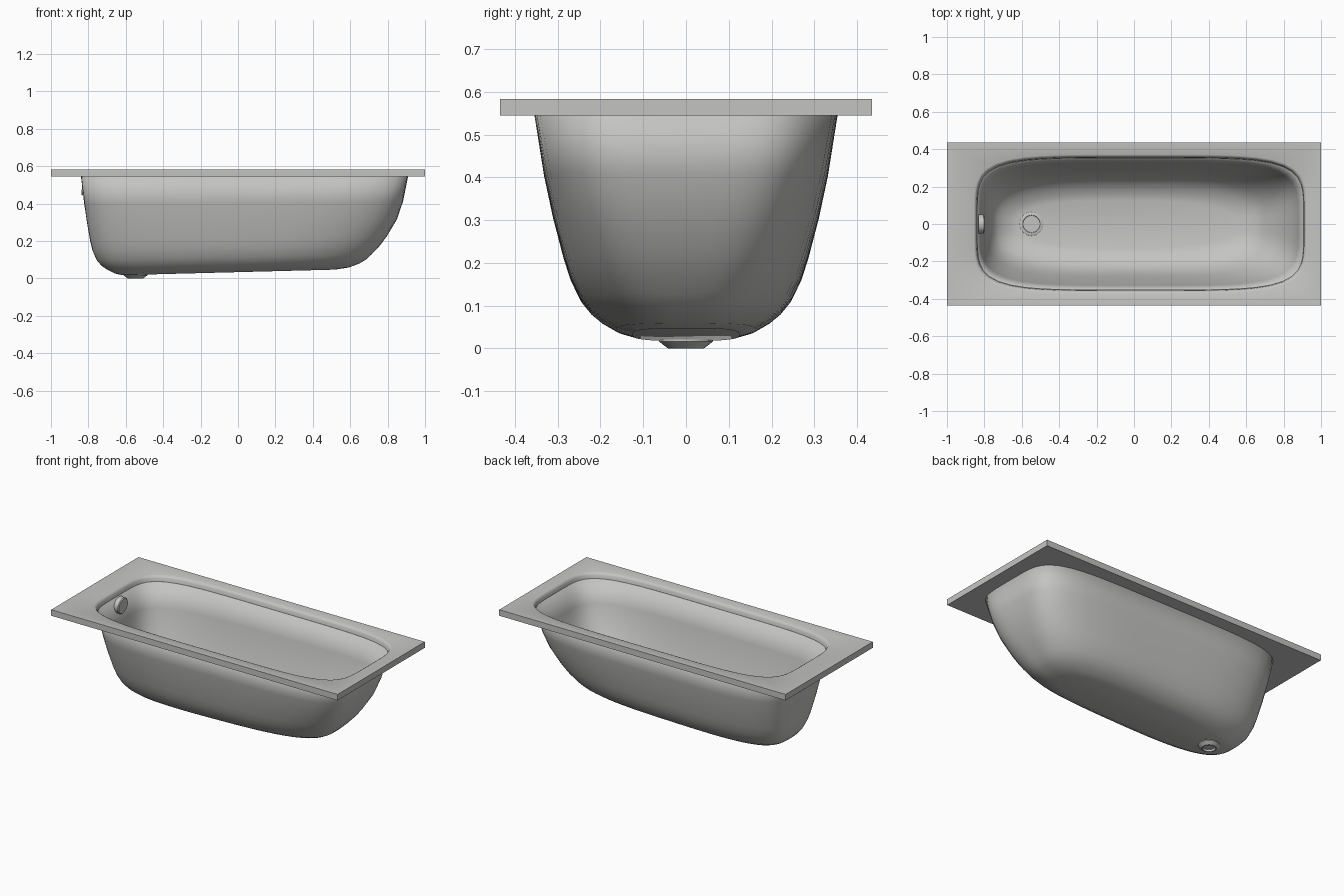
import bpy, bmesh
from math import cos, sin, pi, radians

cube = bpy.data.objects.get("Cube")
if cube:
    bpy.data.objects.remove(cube)

SEG = 80
RIM_Z, TOP_Z = 0.545, 0.583

enamel = bpy.data.materials.new("grey enamel")
enamel.use_nodes = True
GREY = (0.55, 0.55, 0.54, 1)
enamel.diffuse_color = GREY
enamel.node_tree.nodes["Principled BSDF"].inputs["Base Color"].default_value = GREY


def floor_z(x):
    """Height of the gently sloping tub floor."""
    return 0.018 + 0.026 * (x + 0.6)


def outline(x0, x1, w, n):
    """Rounded rectangle as a superellipse; n = 0 gives a sharp rectangle."""
    pts = []
    for i in range(SEG):
        a = 2 * pi * i / SEG
        c, s = abs(cos(a)), abs(sin(a))
        r = 1 / ((c ** n + s ** n) ** (1 / n) if n else max(c, s))
        pts.append(((x0 + x1) / 2 + (x1 - x0) / 2 * r * cos(a), w * r * sin(a)))
    return pts


def loft(name, rings, closed=False, cap=False, angle=35):
    """Skin a list of equal-length rings of 3D points."""
    bm = bmesh.new()
    loops = [[bm.verts.new(p) for p in ring] for ring in rings]
    pairs = list(zip(loops, loops[1:]))
    if closed:
        pairs.append((loops[-1], loops[0]))
    for lo, hi in pairs:
        for i in range(len(lo)):
            j = (i + 1) % len(lo)
            bm.faces.new((lo[i], lo[j], hi[j], hi[i]))
    if cap:
        bm.faces.new(loops[0][::-1])
    bmesh.ops.recalc_face_normals(bm, faces=bm.faces)
    return finish(name, bm, angle)


def finish(name, bm, angle=35):
    mesh = bpy.data.meshes.new(name)
    bm.to_mesh(mesh)
    bm.free()
    mesh.materials.append(enamel)
    obj = bpy.data.objects.new(name, mesh)
    bpy.context.collection.objects.link(obj)
    bpy.ops.object.select_all(action='DESELECT')
    obj.select_set(True)
    bpy.context.view_layer.objects.active = obj
    bpy.ops.object.shade_smooth_by_angle(angle=radians(angle))
    return obj


def lathe(name, profile, seg=32):
    """Spin (radius, height) points round z; end points on the axis are welded."""
    rings = [[(r * cos(2 * pi * i / seg), r * sin(2 * pi * i / seg), z)
              for i in range(seg)] for r, z in profile]
    obj = loft(name, rings)
    bm = bmesh.new()
    bm.from_mesh(obj.data)
    bmesh.ops.remove_doubles(bm, verts=bm.verts, dist=0.0001)
    bmesh.ops.recalc_face_normals(bm, faces=bm.faces)
    bm.to_mesh(obj.data)
    bm.free()
    return obj


# Basin: height fraction, drain end, sloping end, half width, squareness
LEVELS = [
    (0.00, -0.62, 0.52, 0.125, 3.0),
    (0.02, -0.66, 0.595, 0.162, 3.0),
    (0.06, -0.70, 0.65, 0.198, 3.1),
    (0.10, -0.73, 0.685, 0.223, 3.2),
    (0.155, -0.755, 0.715, 0.246, 3.3),
    (0.25, -0.777, 0.76, 0.27, 3.5),
    (0.345, -0.79, 0.795, 0.286, 3.7),
    (0.53, -0.807, 0.85, 0.311, 4.1),
    (0.72, -0.822, 0.882, 0.332, 4.5),
    (1.00, -0.84, 0.91, 0.355, 5.0),
]
rings = []
for s, x0, x1, w, n in LEVELS:
    rings.append([(x, y, floor_z(x) + (RIM_Z + 0.003 - floor_z(x)) * s)
                  for x, y in outline(x0, x1, w, n)])
basin = loft("basin", rings, cap=True, angle=50)
shell = basin.modifiers.new("thickness", 'SOLIDIFY')
shell.thickness = 0.004
shell.offset = -1

# Rim: flat rectangular slab with a softly rounded opening
RIM = [
    (-0.838, 0.907, 0.353, 5, RIM_Z),
    (-1.0, 1.0, 0.435, 0, RIM_Z),
    (-1.0, 1.0, 0.435, 0, TOP_Z),
    (-0.856, 0.923, 0.371, 5, TOP_Z),
    (-0.848, 0.916, 0.363, 5, 0.579),
    (-0.842, 0.910, 0.357, 5, 0.568),
]
loft("rim", [[(x, y, z) for x, y in outline(x0, x1, w, n)]
             for x0, x1, w, n, z in RIM], closed=True)

# Drain: flange in the floor with a tapered outlet below
drain = lathe("drain", [
    (0, 0.012), (0.034, 0.012), (0.036, 0), (0.042, 0), (0.063, 0.016),
    (0.063, 0.025), (0.058, 0.028), (0.047, 0.028), (0.045, 0.0255), (0, 0.0255)])
drain.location = (-0.548, 0, 0)

# Overflow: round cover on the drain-end wall
overflow = lathe("overflow_cover", [
    (0, 0), (0.05, 0), (0.05, 0.028), (0.045, 0.033), (0, 0.033)])
overflow.rotation_euler = (0, radians(94), 0)
overflow.location = (-0.834, 0, 0.495)
